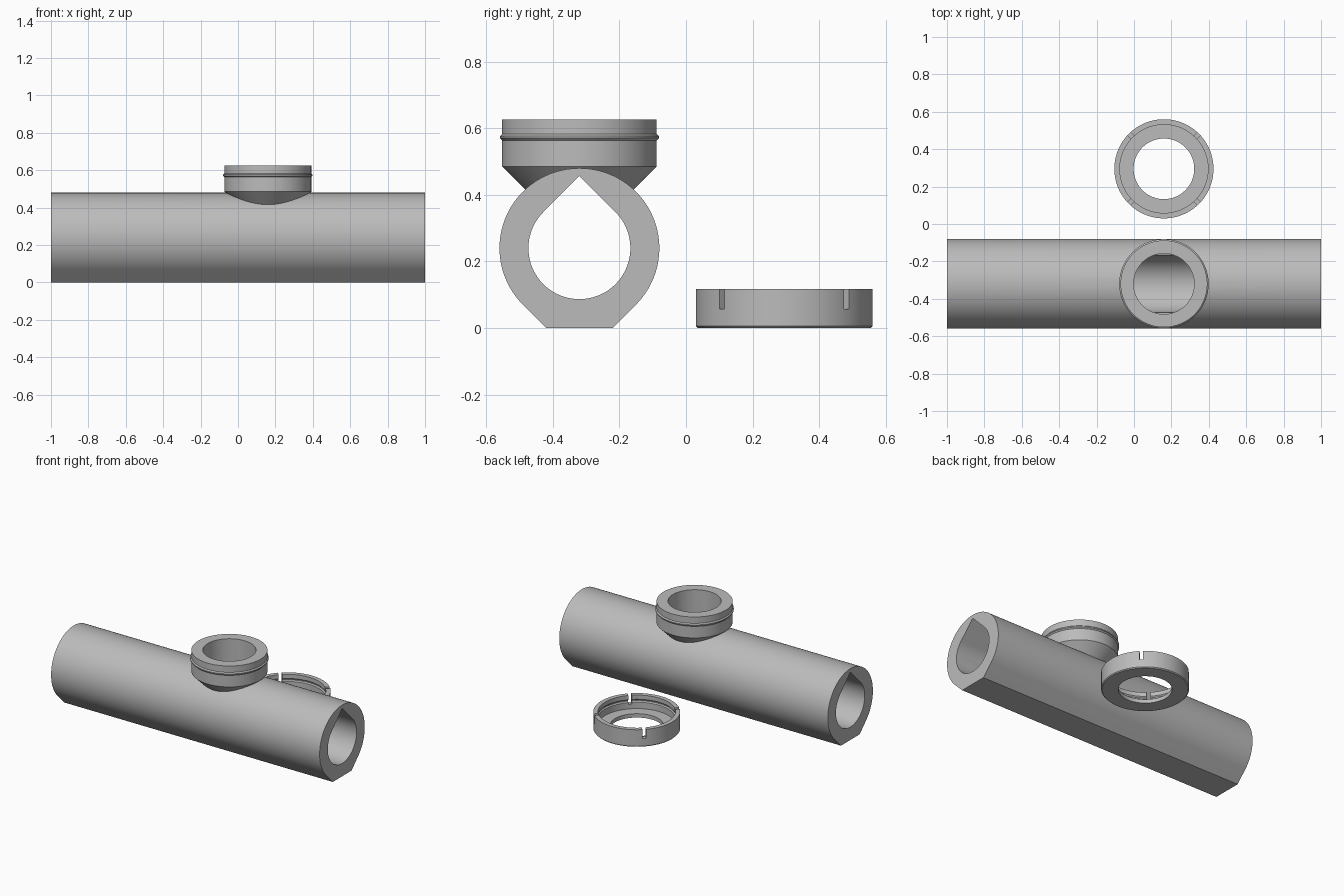
import bpy, math
from math import sin, cos, pi, radians

cube = bpy.data.objects.get("Cube")
if cube:
    bpy.data.objects.remove(cube, do_unlink=True)

grey = bpy.data.materials.new("plain grey")
grey.use_nodes = True
grey.diffuse_color = (0.5, 0.5, 0.5, 1)
grey.node_tree.nodes["Principled BSDF"].inputs["Base Color"].default_value = (0.5, 0.5, 0.5, 1)

SEG = 128
TUBE_Y, TUBE_Z, OUTER, INNER = -0.32, 0.24, 0.24, 0.153
PORT_X, PORT_R = 0.16, 0.162
RING_Y = 0.295


def make(name, verts, faces):
    mesh = bpy.data.meshes.new(name)
    mesh.from_pydata(verts, [], faces)
    mesh.materials.append(grey)
    ob = bpy.data.objects.new(name, mesh)
    bpy.context.collection.objects.link(ob)
    return ob


def extrude_x(name, outline, half):
    """Prism along x from a counter-clockwise (y, z) outline."""
    n = len(outline)
    verts = [(x, y, z) for x in (-half, half) for y, z in outline]
    faces = [(i, (i + 1) % n, (i + 1) % n + n, i + n) for i in range(n)]
    faces += [tuple(reversed(range(n))), tuple(range(n, 2 * n))]
    return make(name, verts, faces)


def lathe(name, profile, cx, cy, closed):
    """Spin an (r, z) profile, ordered bottom, outside, top; closed makes a ring."""
    m = len(profile)
    verts = [(cx + r * cos(2 * pi * s / SEG), cy + r * sin(2 * pi * s / SEG), z)
             for s in range(SEG) for r, z in profile]
    faces = []
    for s in range(SEG):
        a, b = s * m, (s + 1) % SEG * m
        for i in range(m if closed else m - 1):
            j = (i + 1) % m
            faces.append((a + i, b + i, b + j, a + j))
    if not closed:
        faces.append(tuple(s * m for s in reversed(range(SEG))))
        faces.append(tuple(s * m + m - 1 for s in range(SEG)))
    return make(name, verts, faces)


def arc(radius, start, end):
    return [(TUBE_Y + radius * cos(a), TUBE_Z + radius * sin(a))
            for a in (radians(start + (end - start) * i / 96) for i in range(97))]


def combine(target, other, operation):
    mod = target.modifiers.new(operation.lower(), 'BOOLEAN')
    mod.operation, mod.solver, mod.object = operation, 'EXACT', other
    bpy.context.view_layer.objects.active = target
    bpy.ops.object.modifier_apply(modifier=mod.name)
    bpy.data.objects.remove(other, do_unlink=True)


def smooth(ob):
    bpy.ops.object.select_all(action='DESELECT')
    ob.select_set(True)
    bpy.context.view_layer.objects.active = ob
    bpy.ops.object.shade_smooth_by_angle(angle=radians(25))


# Tube with a flat foot
foot = OUTER * (math.sqrt(2) - 1)
tube = extrude_x("tube_with_port", arc(OUTER, -45, 225)
                 + [(TUBE_Y - foot, 0), (TUBE_Y + foot, 0)], 1)

# Port neck with a snap ridge and a tapered underside
neck = lathe("port_neck", [(0.152, 0.405), (0.232, 0.485), (0.232, 0.563), (0.239, 0.570),
                           (0.239, 0.576), (0.232, 0.583), (0.232, 0.626)],
             PORT_X, TUBE_Y, False)
combine(tube, neck, 'UNION')

# Teardrop channel and round port bore
channel = extrude_x("channel_cutter", arc(INNER, 135, 405)
                    + [(TUBE_Y, TUBE_Z + INNER * math.sqrt(2))], 1.1)
combine(tube, channel, 'DIFFERENCE')
bore = lathe("bore_cutter", [(PORT_R, TUBE_Z), (PORT_R, 0.7)], PORT_X, TUBE_Y, False)
combine(tube, bore, 'DIFFERENCE')
smooth(tube)

# Snap-on cap ring with an inner groove
ring = lathe("cap_ring", [(PORT_R, 0), (0.259, 0), (0.265, 0.006), (0.265, 0.117),
                          (0.236, 0.117), (0.236, 0.089), (0.243, 0.082), (0.243, 0.076),
                          (0.236, 0.069), (0.236, 0.026), (PORT_R, 0.026)],
             PORT_X, RING_Y, True)

# Four slots that let the ring flex
for k in range(4):
    angle = radians(45 + 90 * k)
    bpy.ops.mesh.primitive_cube_add(
        size=1, location=(PORT_X + 0.25 * cos(angle), RING_Y + 0.25 * sin(angle), 0.107))
    slot = bpy.context.object
    slot.name = "slot_cutter"
    slot.scale = (0.1, 0.022, 0.1)
    slot.rotation_euler.z = angle
    bpy.context.view_layer.update()
    combine(ring, slot, 'DIFFERENCE')
smooth(ring)
